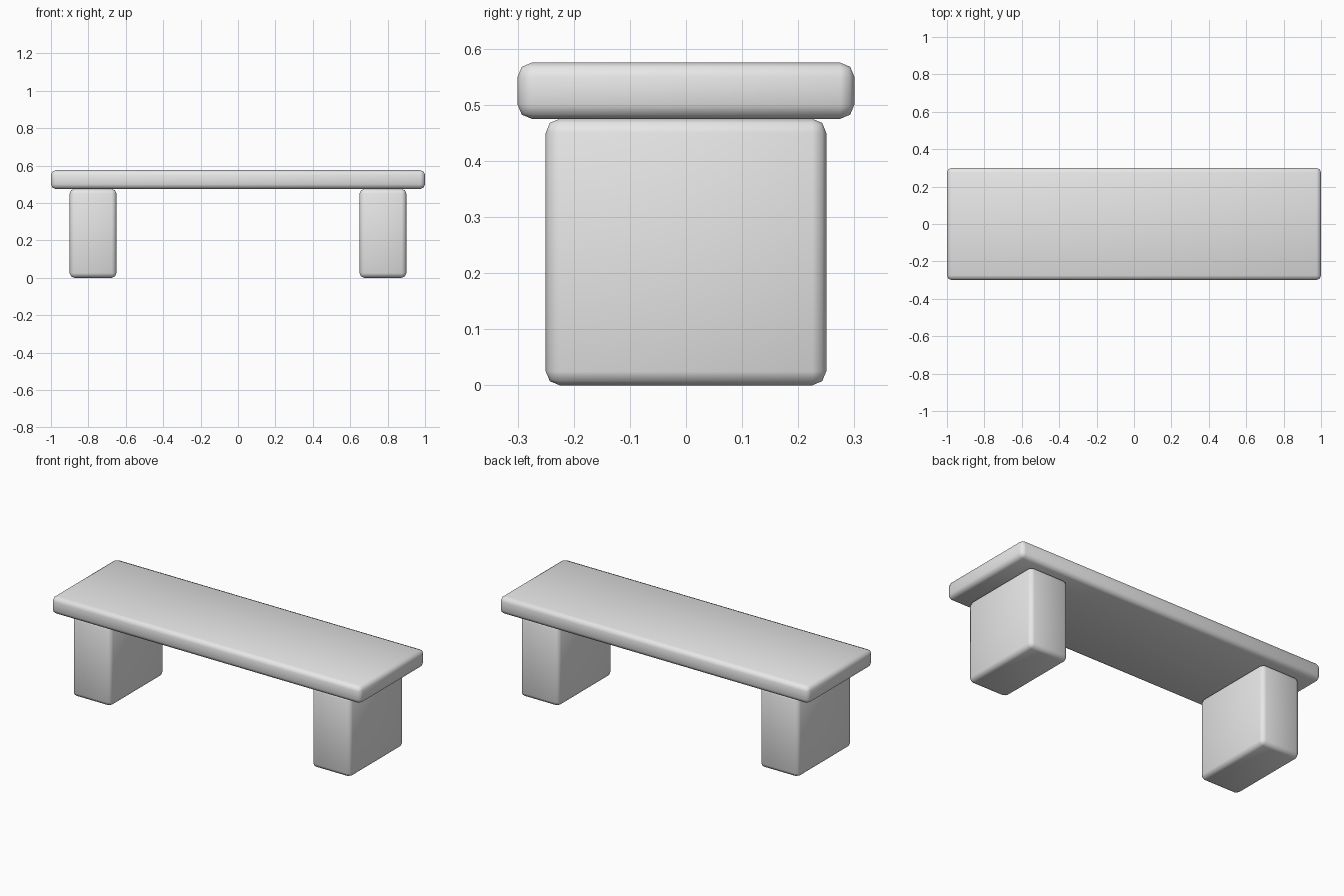
import bpy

if "Cube" in bpy.data.objects:
    bpy.data.objects.remove(bpy.data.objects["Cube"])

# One plain grey for the whole bench
stone = bpy.data.materials.new("grey_stone")
stone.diffuse_color = (0.8, 0.8, 0.8, 1.0)
stone.use_nodes = True
stone.node_tree.nodes["Principled BSDF"].inputs["Base Color"].default_value = stone.diffuse_color


def rounded_block(name, size, centre):
    """Box with softly rounded edges and smooth shading."""
    bpy.ops.mesh.primitive_cube_add(size=1, location=centre)
    block = bpy.context.object
    block.name = name
    block.scale = size
    bpy.ops.object.transform_apply(location=False, rotation=False, scale=True)
    bevel = block.modifiers.new("rounded_edges", 'BEVEL')
    bevel.width = 0.025
    bevel.segments = 2
    bpy.ops.object.shade_smooth()
    block.data.materials.append(stone)
    return block


# Seat slab
rounded_block("seat", (2.0, 0.6, 0.1), (0, 0, 0.525))

# Two block legs, mirrored left and right
for side, sign in (("left", -1), ("right", 1)):
    rounded_block(side + "_leg", (0.25, 0.5, 0.475), (sign * 0.775, 0, 0.2375))
